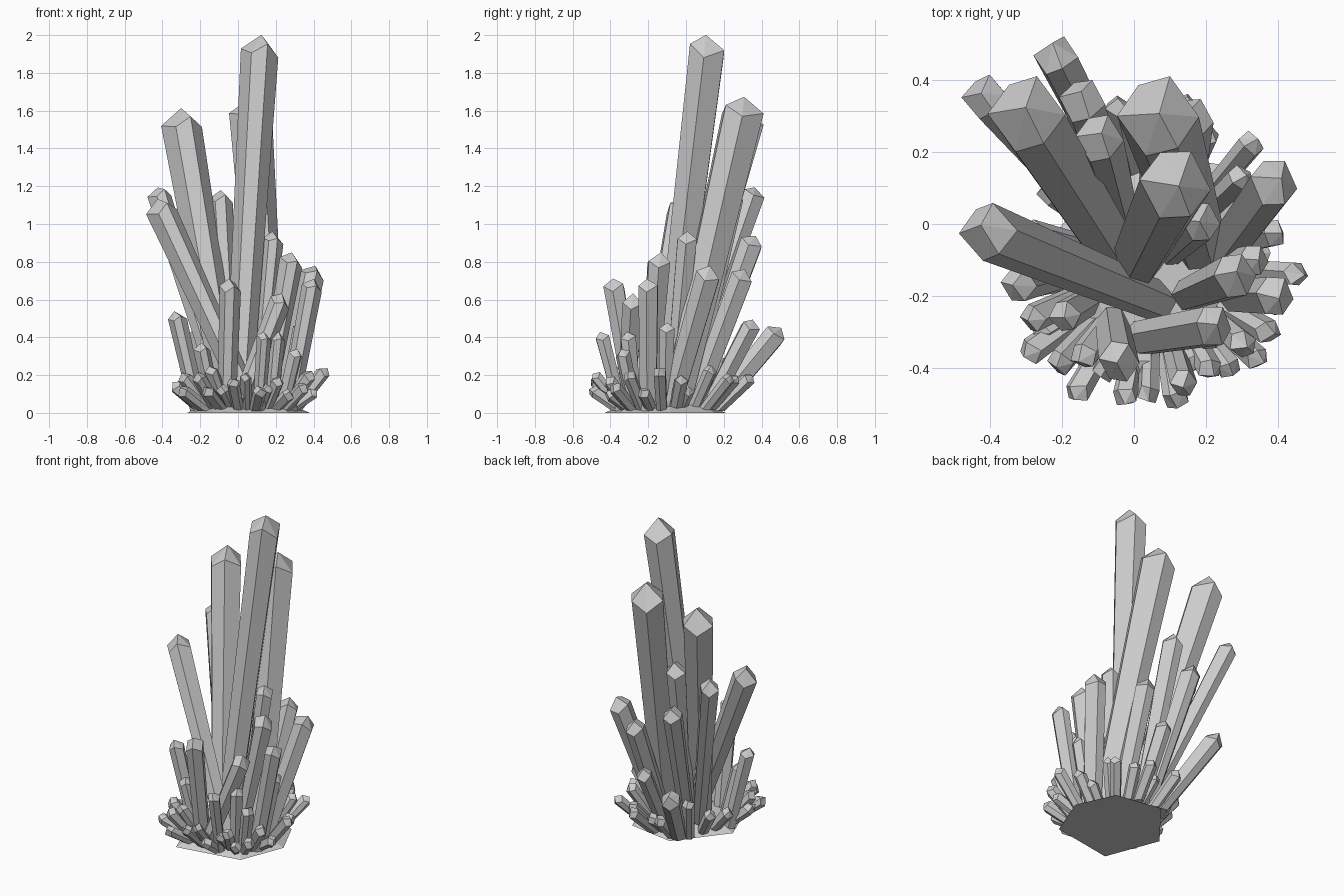
import bpy, bmesh, random
from math import cos, sin, pi
from mathutils import Vector

random.seed(4)
CX, CY = 0.05, -0.11          # centre of the rock base


def finish(name, bm):
    bmesh.ops.recalc_face_normals(bm, faces=bm.faces)
    me = bpy.data.meshes.new(name)
    bm.to_mesh(me)
    bm.free()
    ob = bpy.data.objects.new(name, me)
    bpy.context.collection.objects.link(ob)


def crystal(name, tip, base, r, spin, ratio=0.7):
    """Six-sided shaft widening upward, with a blunt off-centre point."""
    tip, base = Vector(tip), Vector((base[0], base[1], 0.01))
    axis = (tip - base).normalized()
    # side direction nearest +x, so spin is measured from there
    u = (Vector((1, 0, 0)) - axis * axis.x).normalized()
    v = axis.cross(u)
    shoulder = tip - axis * r * 0.85
    bm = bmesh.new()
    low, high = [], []
    for i in range(6):
        # uneven side widths, the same along the whole shaft
        a = spin + i * pi / 3 + (0.14 if i % 3 == 1 else -0.06)
        d = u * cos(a) + v * sin(a)
        p = base + d * r * ratio
        p += axis * ((0.01 - p.z) / axis.z)      # trim the foot flat
        low.append(bm.verts.new(p))
        lift = (0.2 if i % 2 else -0.2) + random.uniform(-0.12, 0.12)
        high.append(bm.verts.new(shoulder + d * r + axis * r * lift))
    a = random.uniform(0, 2 * pi)
    top = bm.verts.new(tip + (u * cos(a) + v * sin(a)) * r * 0.15)
    bm.faces.new(low)
    for i in range(6):
        j = (i + 1) % 6
        bm.faces.new((low[i], low[j], high[j], high[i]))
        bm.faces.new((high[i], high[j], top))
    finish(name, bm)


# rock base: irregular hexagonal low mound
outline = [(.27, -.36), (.38, -.08), (.27, .16), (-.03, .21), (-.27, -.09), (-.14, -.43)]
bm = bmesh.new()
rim = [bm.verts.new((x, y, 0)) for x, y in outline]
crown = [bm.verts.new((CX + (x - CX) * .6, CY + (y - CY) * .6, .06)) for x, y in outline]
bm.faces.new(rim)
bm.faces.new(crown)
for i in range(6):
    j = (i + 1) % 6
    bm.faces.new((rim[i], rim[j], crown[j], crown[i]))
finish("rock_base", bm)

# large crystals: tip x, y, z, foot x, y, radius
large = [
    (.12, .12, 2.00, .00, -.12, .101),
    (-.315, .33, 1.61, -.04, -.10, .106),
    (.06, .32, 1.67, .18, -.06, .113),
    (-.435, -.01, 1.13, .08, -.22, .080),
    (-.43, .37, 1.19, -.06, -.04, .062),
    (-.10, .25, 1.18, -.03, .00, .068),
    (-.15, .36, .94, -.04, .03, .064),
    (.19, .01, .96, .10, -.08, .056),
    (.29, -.14, .85, .14, -.20, .063),
]
# medium crystals: same columns
medium = [
    (.40, .13, .78, .24, -.09, .070),
    (.40, -.20, .71, .27, -.20, .056),
    (.34, -.10, .48, .25, -.11, .044),
    (-.04, -.39, .71, -.06, -.27, .058),
    (.24, -.28, .63, .00, -.32, .058),
    (.16, .31, .76, .13, .03, .064),
    (-.33, -.17, .54, -.21, -.14, .050),
    (-.235, .50, .45, -.05, .14, .062),
    (.06, .36, .49, .06, .11, .052),
    (.14, -.45, .43, .11, -.34, .039),
    (.21, -.31, .43, .17, -.27, .044),
]
for label, rows, ratio in (("large_crystal", large, .70), ("medium_crystal", medium, .84)):
    for n, (x, y, z, bx, by, r) in enumerate(rows, 1):
        crystal(f"{label}_{n}", (x, y, z), (bx, by), r, random.uniform(-.1, .1), ratio)

# small fringe crystals fanning outward: tip x, y, z, radius
small = [
    (-.17, -.49, .13, .036), (-.03, -.50, .18, .034), (.04, -.49, .21, .031),
    (.12, -.51, .13, .036), (-.15, -.38, .25, .038), (-.22, -.40, .21, .038),
    (-.31, -.37, .13, .038), (-.30, -.27, .21, .040), (-.35, -.18, .16, .038),
    (-.20, -.26, .37, .044), (.22, -.42, .19, .036), (.31, -.34, .34, .040),
    (.36, -.39, .15, .036), (.39, -.31, .22, .038), (.47, -.14, .24, .038),
    (.41, -.02, .20, .038), (.34, .24, .20, .036), (.31, .14, .25, .038),
    (.21, .27, .20, .038), (.15, .35, .20, .038), (-.05, .35, .20, .038),
    (-.17, .22, .30, .038), (-.25, .10, .20, .038), (-.30, -.02, .18, .038),
    (.35, .02, .14, .036), (.42, -.23, .12, .034), (.28, -.42, .11, .034),
    (-.09, -.43, .14, .034), (-.28, -.31, .10, .034), (.02, -.42, .12, .034),
    (.16, -.41, .15, .034), (.06, .28, .16, .036),
]
for n, (x, y, z, r) in enumerate(small, 1):
    k = .58 if z < .3 else .7
    foot = (CX + (x - CX) * k, CY + (y - CY) * k)
    crystal(f"small_crystal_{n}", (x, y, z), foot, r, random.uniform(0, 1), .88)
